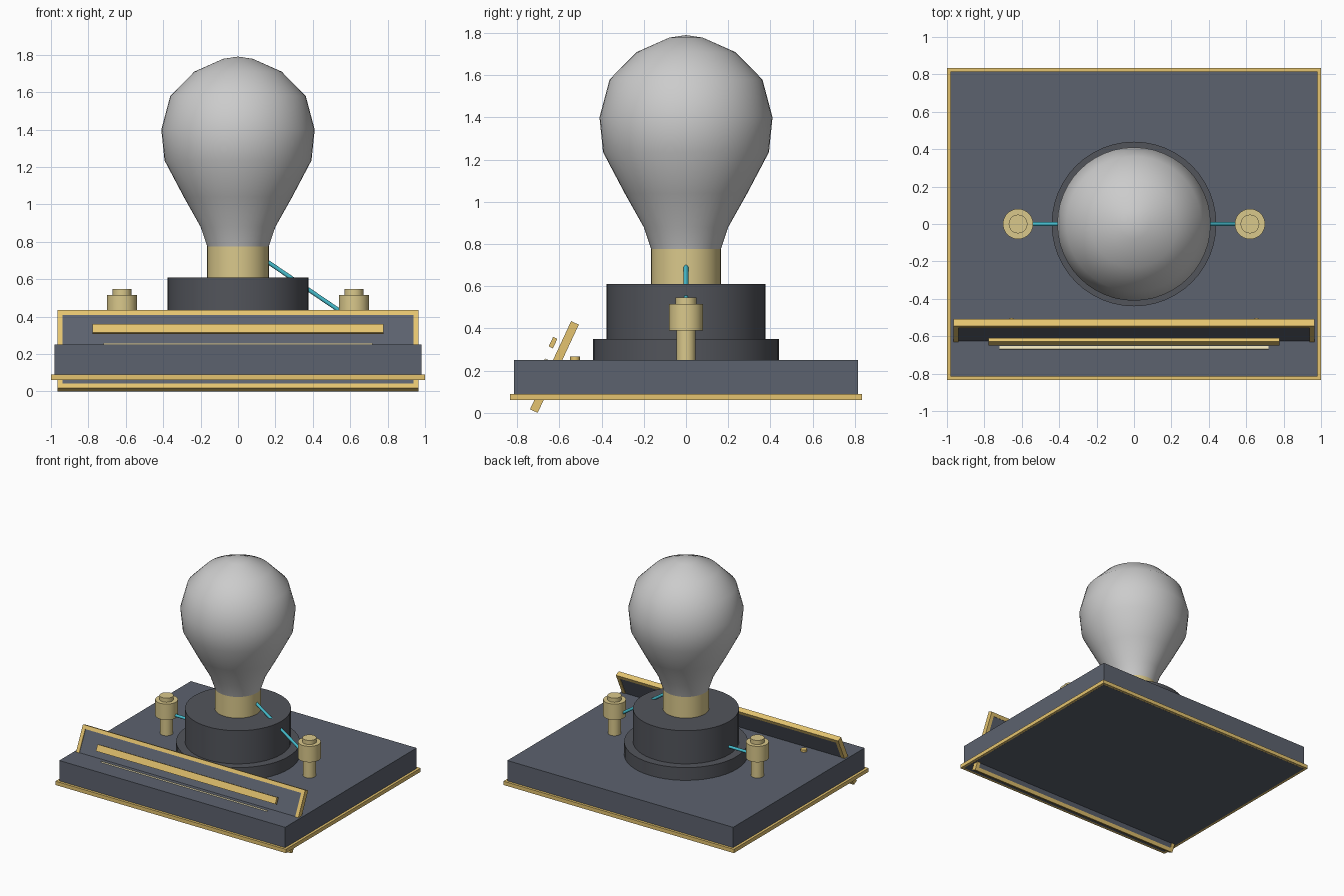
import bpy, math
from mathutils import Vector, Matrix

if "Cube" in bpy.data.objects:
    bpy.data.objects.remove(bpy.data.objects["Cube"])

def mat(name, rgb):
    m = bpy.data.materials.new(name)
    m.diffuse_color = (*rgb, 1)
    m.use_nodes = True
    m.node_tree.nodes["Principled BSDF"].inputs["Base Color"].default_value = m.diffuse_color
    return m

SLATE = mat("slate", (0.107, 0.122, 0.156))
DARK = mat("dark_slate", (0.085, 0.09, 0.105))
GOLD = mat("gold", (0.78, 0.55, 0.16))
BRASS = mat("brass", (0.70, 0.58, 0.26))
CREAM = mat("cream", (0.82, 0.74, 0.48))
CYAN = mat("cyan", (0.06, 0.50, 0.60))

def box(name, center, size, m, rot=None):
    bpy.ops.mesh.primitive_cube_add(size=1)
    o = bpy.context.object
    o.name = name
    o.matrix_world = (Matrix.Translation(center) @ (rot or Matrix())
                      @ Matrix.Diagonal((*size, 1)))
    o.data.materials.append(m)
    return o

def smooth(o, angle=40):
    bpy.ops.object.select_all(action='DESELECT')
    o.select_set(True)
    bpy.context.view_layer.objects.active = o
    bpy.ops.object.shade_smooth_by_angle(angle=math.radians(angle))

def lathe(name, profile, m=None, x=0, y=0, sides=48):
    """Revolve (radius, z) points about a vertical axis; zero radius makes a pole."""
    verts, rings, faces = [], [], []
    for r, z in profile:
        n = 1 if r == 0 else sides
        rings.append(range(len(verts), len(verts) + n))
        for i in range(n):
            a = math.tau * i / sides
            verts.append((r * math.cos(a), r * math.sin(a), z))
    for lo, hi in zip(rings, rings[1:]):
        for i in range(sides):
            j = (i + 1) % sides
            if len(lo) == 1:
                faces.append((lo[0], hi[j], hi[i]))
            elif len(hi) == 1:
                faces.append((lo[i], lo[j], hi[0]))
            else:
                faces.append((lo[i], lo[j], hi[j], hi[i]))
    me = bpy.data.meshes.new(name)
    me.from_pydata(verts, [], faces)
    o = bpy.data.objects.new(name, me)
    bpy.context.collection.objects.link(o)
    o.location = (x, y, 0)
    if m:
        me.materials.append(m)
    smooth(o)
    return o

def disc(name, r, z0, z1, m, **kw):
    return lathe(name, [(0, z0), (r, z0), (r, z1), (0, z1)], m, **kw)

def rod(name, a, b, r, m):
    a, b = Vector(a), Vector(b)
    d = b - a
    bpy.ops.mesh.primitive_cylinder_add(vertices=12, radius=r, depth=d.length,
                                        location=(a + b) / 2,
                                        rotation=d.to_track_quat('Z', 'Y').to_euler())
    o = bpy.context.object
    o.name = name
    o.data.materials.append(m)
    smooth(o)

# plinth and trim
box("plinth", (0, 0, 0.155), (1.96, 1.63, 0.19), SLATE)
box("plinth_trim", (0, 0, 0.0753), (2.0, 1.67, 0.0295), GOLD)

# socket, neck and bulb
disc("socket_flange", 0.44, 0.25, 0.35, DARK)
disc("socket_body", 0.377, 0.25, 0.61, DARK)
disc("bulb_collar", 0.165, 0.55, 0.78, BRASS)
lathe("bulb", [(0, 0.77), (0.163, 0.77), (0.20, 0.88), (0.29, 1.04), (0.393, 1.235),
               (0.41, 1.40), (0.362, 1.58), (0.233, 1.71), (0.08, 1.778), (0, 1.79)])

# terminal posts
for side, s in (("left", -1), ("right", 1)):
    x = 0.62 * s
    disc(f"{side}_post_stem", 0.046, 0.25, 0.40, BRASS, x=x, sides=32)
    disc(f"{side}_post_knob", 0.081, 0.39, 0.515, BRASS, x=x, sides=32)
    disc(f"{side}_post_cap", 0.05, 0.51, 0.547, BRASS, x=x, sides=32)
    # plaque support peg
    disc(f"{side}_peg", 0.023, 0.22, 0.267, GOLD, x=0.655 * s, y=-0.526, sides=24)

# wires
rod("right_wire", (0.155, 0, 0.695), (0.57, 0, 0.413), 0.011, CYAN)
rod("left_wire", (-0.34, 0, 0.41), (-0.59, 0, 0.41), 0.011, CYAN)

# tilted plaque: local x across, y through, z up the slope
TILT = Matrix.Rotation(math.radians(-25), 4, 'X')
C = Vector((0, -0.6235, 0.2175))
W, H, T, RAIL = 1.93, 0.461, 0.04, 0.028

def on_plaque(x, z):
    return C + TILT @ Vector((x, 0, z))

box("plaque_panel", C, (W - 2 * RAIL, 0.030, H - 2 * RAIL), SLATE, TILT)
for s, v, h in ((-1, "bottom", "left"), (1, "top", "right")):
    box(f"plaque_{v}_rail", on_plaque(0, s * (H - RAIL) / 2), (W, T, RAIL), GOLD, TILT)
    box(f"plaque_{h}_rail", on_plaque(s * (W - RAIL) / 2, 0), (RAIL, T, H - 2 * RAIL), GOLD, TILT)
box("plaque_upper_bar", (0, -0.63, 0.333), (1.556, 0.022, 0.05), GOLD, TILT)
box("plaque_lower_bar", (0, -0.6655, 0.243), (1.44, 0.018, 0.025), CREAM, TILT)
